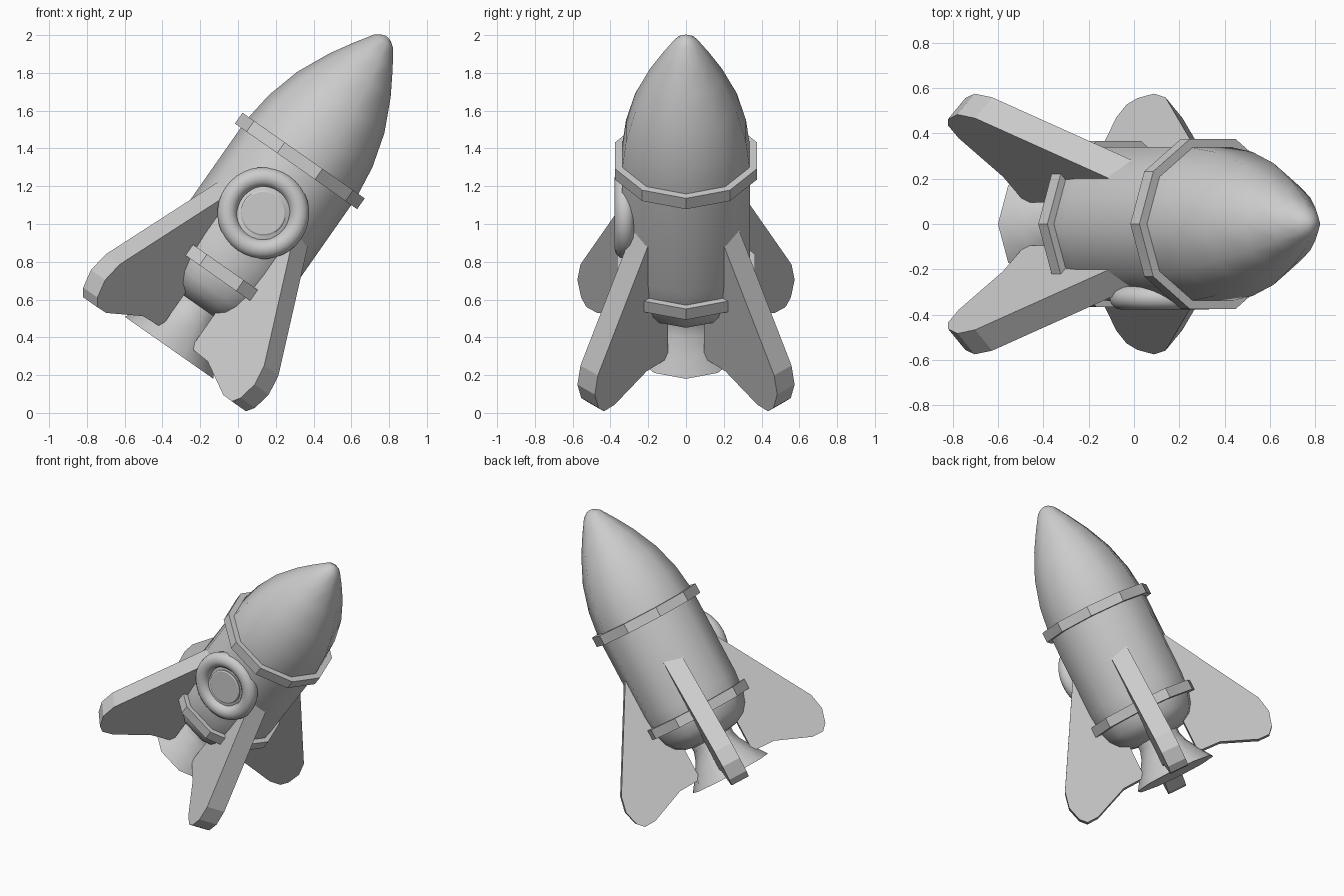
import bpy, bmesh, math
from mathutils import Matrix

if "Cube" in bpy.data.objects:
    bpy.data.objects.remove(bpy.data.objects["Cube"])

# Whole rocket leans 35 degrees toward +x; local z is the rocket's axis
LEAN = Matrix.Translation((-0.365, 0, 0.345)) @ Matrix.Rotation(math.radians(35), 4, 'Y')


def finish(name, bm, matrix, smooth_angle=None):
    bmesh.ops.recalc_face_normals(bm, faces=bm.faces[:])
    mesh = bpy.data.meshes.new(name)
    bm.to_mesh(mesh)
    bm.free()
    obj = bpy.data.objects.new(name, mesh)
    bpy.context.collection.objects.link(obj)
    obj.matrix_world = matrix
    if smooth_angle:
        bpy.ops.object.select_all(action='DESELECT')
        obj.select_set(True)
        bpy.context.view_layer.objects.active = obj
        bpy.ops.object.shade_smooth_by_angle(angle=math.radians(smooth_angle))
    return obj


def lathe(name, profile, sides=10, closed=False, matrix=LEAN, smooth_angle=None):
    """Revolve (radius, height) points; closed loops the profile, otherwise ends are capped."""
    bm = bmesh.new()
    rings = []
    for r, h in profile:
        rings.append([bm.verts.new((r * math.cos(a), r * math.sin(a), h))
                      for a in (2 * math.pi * i / sides for i in range(sides))])
    pairs = list(zip(rings, rings[1:]))
    if closed:
        pairs.append((rings[-1], rings[0]))
    for a, b in pairs:
        for i in range(sides):
            j = (i + 1) % sides
            bm.faces.new((a[i], a[j], b[j], b[i]))
    if not closed:
        bm.faces.new(rings[0])
        bm.faces.new(rings[-1])
    return finish(name, bm, matrix, smooth_angle)


# Ten-sided hull with pointed nose and rounded base
lathe("hull", [(0.14, 0.27), (0.21, 0.285), (0.28, 0.325), (0.32, 0.38), (0.345, 0.46),
               (0.357, 0.6), (0.357, 1.22), (0.334, 1.40), (0.282, 1.585),
               (0.2, 1.76), (0.125, 1.885), (0.062, 1.98), (0.03, 2.003), (0.008, 2.01)],
      smooth_angle=50)

# Engine nozzle
lathe("nozzle", [(0.287, 0), (0.225, 0.09), (0.17, 0.18), (0.15, 0.24), (0.15, 0.32)],
      smooth_angle=50)

# Raised bands
for name, low, radius in (("upper_band", 1.172, 0.395), ("lower_band", 0.45, 0.385)):
    lathe(name, [(0.32, low), (radius, low), (radius, low + 0.07), (0.32, low + 0.07)],
          closed=True)

# Four swept fins on the diagonals
FIN = [(0.25, 1.035), (0.725, 0.212), (0.748, 0.10), (0.72, 0.0), (0.68, -0.042),
       (0.60, -0.04), (0.36, 0.058), (0.20, 0.065), (0.20, 0.55)]
HALF = 0.065
for k in range(4):
    bm = bmesh.new()
    sides = [[bm.verts.new((r, s * HALF, h)) for r, h in FIN] for s in (-1, 1)]
    bm.faces.new(sides[0])
    bm.faces.new(sides[1])
    for i in range(len(FIN)):
        j = (i + 1) % len(FIN)
        bm.faces.new((sides[0][i], sides[0][j], sides[1][j], sides[1][i]))
    finish(f"fin_{k + 1}", bm, LEAN @ Matrix.Rotation(math.radians(45 + 90 * k), 4, 'Z'))

# Porthole on the front: round rim and glass
PORT = LEAN @ Matrix.Translation((0, -0.325, 0.87)) @ Matrix.Rotation(math.radians(90), 4, 'X')
rim = [(0.19 + 0.053 * math.cos(a), 0.053 * math.sin(a))
       for a in (2 * math.pi * i / 12 for i in range(12))]
lathe("porthole_rim", rim, sides=36, closed=True, matrix=PORT, smooth_angle=60)
lathe("porthole_glass", [(0.12, -0.05), (0.12, 0.022), (0.112, 0.027)], sides=36,
      matrix=PORT, smooth_angle=30)
